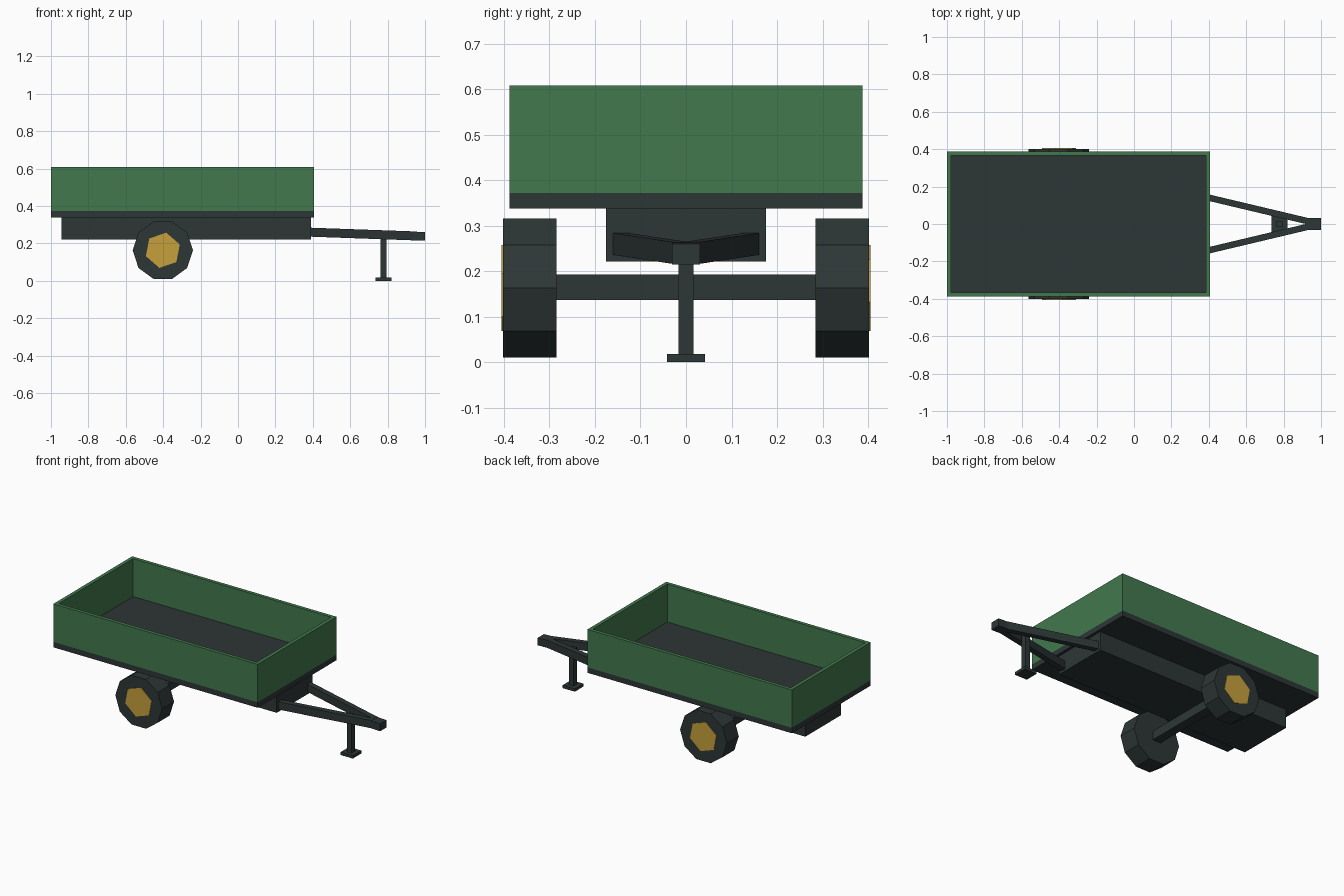
import bpy, bmesh
from math import cos, sin, radians
from mathutils import Vector

cube = bpy.data.objects.get("Cube")
if cube:
    bpy.data.objects.remove(cube)


def material(name, rgb):
    m = bpy.data.materials.new(name)
    m.use_nodes = True
    m.diffuse_color = (*rgb, 1)
    m.node_tree.nodes["Principled BSDF"].inputs["Base Color"].default_value = (*rgb, 1)
    return m


GREEN = material("green paint", (0.055, 0.19, 0.075))
DARK = material("dark metal", (0.027, 0.037, 0.037))
YELLOW = material("yellow hub", (0.56, 0.35, 0.045))


def finish(name, bm, mat):
    bmesh.ops.recalc_face_normals(bm, faces=bm.faces)
    mesh = bpy.data.meshes.new(name)
    bm.to_mesh(mesh)
    bm.free()
    mesh.materials.append(mat)
    obj = bpy.data.objects.new(name, mesh)
    bpy.context.collection.objects.link(obj)
    return obj


def prism(name, outline, offset, mat):
    """Close an outline of points and sweep it along an offset."""
    bm = bmesh.new()
    face = bm.faces.new([bm.verts.new(p) for p in outline])
    swept = bmesh.ops.extrude_face_region(bm, geom=[face], use_keep_orig=True)
    verts = [g for g in swept["geom"] if isinstance(g, bmesh.types.BMVert)]
    bmesh.ops.translate(bm, verts=verts, vec=Vector(offset))
    return finish(name, bm, mat)


def box(name, x, y, z, mat):
    corners = [(x[0], y[0], z[0]), (x[1], y[0], z[0]), (x[1], y[1], z[0]), (x[0], y[1], z[0])]
    return prism(name, corners, (0, 0, z[1] - z[0]), mat)


def disc(name, sides, radius, turn, side, inner, outer, mat):
    """Regular prism around the wheel axis, turned about z for the far side."""
    angles = [radians(turn + 360 * i / sides) for i in range(sides)]
    ring = [(WHEEL_X - side * radius * cos(a), side * inner, WHEEL_Z + radius * sin(a))
            for a in angles]
    return prism(name, ring, (0, side * (outer - inner), 0), mat)


# Load bed: dark floor and chassis under an open green tub
BED_X, BED_Y = (-1, 0.407), (-0.388, 0.388)
box("bed_floor", BED_X, BED_Y, (0.338, 0.372), DARK)
box("chassis", (-0.945, 0.39), (-0.176, 0.176), (0.221, 0.338), DARK)

T = 0.022
WALL_Z = (0.372, 0.608)
box("front_wall", BED_X, (BED_Y[0], BED_Y[0] + T), WALL_Z, GREEN)
box("back_wall", BED_X, (BED_Y[1] - T, BED_Y[1]), WALL_Z, GREEN)
INNER_Y = (BED_Y[0] + T, BED_Y[1] - T)
box("tail_wall", (BED_X[0], BED_X[0] + T), INNER_Y, WALL_Z, GREEN)
box("hitch_end_wall", (BED_X[1] - T, BED_X[1]), INNER_Y, WALL_Z, GREEN)

# Axle and wheels
WHEEL_X, WHEEL_Z = -0.402, 0.163
box("axle", (WHEEL_X - 0.028, WHEEL_X + 0.028), (-0.3, 0.3), (0.137, 0.192), DARK)
for label, side in (("right", -1), ("left", 1)):
    disc(label + "_wheel", 10, 0.161, 0, side, 0.285, 0.402, DARK)
    disc(label + "_hub", 6, 0.096, 19, side, 0.4, 0.405, YELLOW)

# Drawbar: two converging beams sloping down to the hitch
for label, side in (("right", -1), ("left", 1)):
    root = [(0.38, side * y, z) for y, z in
            ((0.128, 0.236), (0.163, 0.236), (0.163, 0.284), (0.128, 0.284))]
    prism(label + "_drawbar", root, (0.56, side * -0.133, -0.02), DARK)

tip = [(0.915, -0.031, 0.217), (1, -0.031, 0.214), (1, -0.031, 0.260), (0.915, -0.031, 0.264)]
prism("hitch", tip, (0, 0.062, 0), DARK)

# Support stand
box("stand_post", (0.763, 0.795), (-0.017, 0.017), (0.015, 0.245), DARK)
box("stand_foot", (0.736, 0.82), (-0.042, 0.042), (0, 0.018), DARK)
